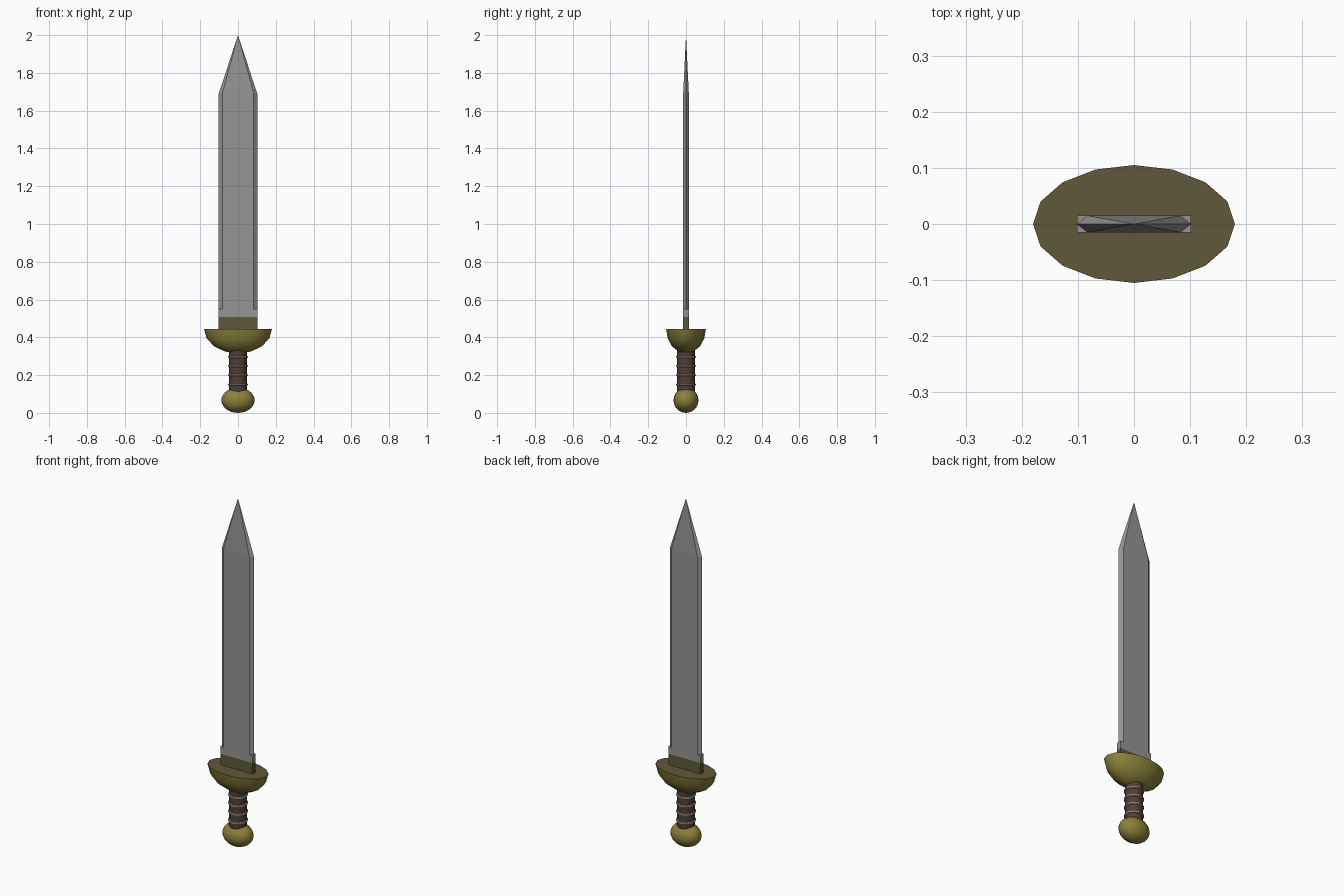
import bpy, bmesh, math

if "Cube" in bpy.data.objects:
    bpy.data.objects.remove(bpy.data.objects["Cube"])


def material(name, rgb):
    m = bpy.data.materials.new(name)
    m.diffuse_color = (*rgb, 1)
    m.use_nodes = True
    m.node_tree.nodes["Principled BSDF"].inputs["Base Color"].default_value = m.diffuse_color
    return m


STEEL = material("steel grey", (0.30, 0.30, 0.30))
BRASS = material("brass", (0.26, 0.22, 0.04))
DARK = material("dark brass", (0.115, 0.10, 0.04))
GRIP = material("brown grip", (0.085, 0.048, 0.038))
WIRE = material("pale wire", (0.45, 0.37, 0.36))


def finish(name, bm, mats, smooth=None):
    bmesh.ops.recalc_face_normals(bm, faces=bm.faces)
    me = bpy.data.meshes.new(name)
    bm.to_mesh(me)
    bm.free()
    ob = bpy.data.objects.new(name, me)
    bpy.context.collection.objects.link(ob)
    for m in mats:
        me.materials.append(m)
    if smooth:
        bpy.ops.object.select_all(action='DESELECT')
        ob.select_set(True)
        bpy.context.view_layer.objects.active = ob
        bpy.ops.object.shade_smooth_by_angle(angle=math.radians(smooth))
    return ob


def lathe(name, rings, n, mats, smooth, squash=1.0):
    """Stack of (radius, z) rings, squashed in y, closed at both ends."""
    bm = bmesh.new()
    loops = []
    for r, z in rings:
        loops.append([bm.verts.new((r * math.cos(2 * math.pi * i / n),
                                    r * squash * math.sin(2 * math.pi * i / n), z)) for i in range(n)])
    for a, b in zip(loops, loops[1:]):
        for i in range(n):
            j = (i + 1) % n
            bm.faces.new((a[i], a[j], b[j], b[i]))
    bm.faces.new(loops[0])
    bm.faces.new(loops[-1])
    return finish(name, bm, mats, smooth)


# Blade: hexagonal section with ground edges, drawn to a point
W, F, T = 0.102, 0.083, 0.015
bm = bmesh.new()
section = [(W, 0), (F, T), (-F, T), (-W, 0), (-F, -T), (F, -T)]
low = [bm.verts.new((x, y, 0.54)) for x, y in section]
top = [bm.verts.new((x, y, 1.69)) for x, y in section]
tip = bm.verts.new((0, 0, 2.0))
for i in range(6):
    j = (i + 1) % 6
    bm.faces.new((low[i], low[j], top[j], top[i]))
    bm.faces.new((top[i], top[j], tip))
bm.faces.new(low)
finish("blade", bm, [STEEL])

# Blade root: full-thickness block, dark below and steel above
bm = bmesh.new()
bmesh.ops.create_cube(bm, size=1)
for v in bm.verts:
    v.co = (v.co.x * 2 * W, v.co.y * 2 * T, 0.485 + v.co.z * 0.13)
bmesh.ops.bisect_plane(bm, geom=bm.verts[:] + bm.edges[:] + bm.faces[:],
                       plane_co=(0, 0, 0.508), plane_no=(0, 0, 1))
for f in bm.faces:
    f.material_index = 1 if f.calc_center_median().z < 0.508 else 0
finish("blade_root", bm, [STEEL, DARK])

# Guard: elliptical half bowl with a flat dark top
steps = [math.radians(a) for a in (4, 22.5, 45, 67.5, 90)]
guard = lathe("guard", [(0.18 * math.sin(a), 0.445 - 0.13 * math.cos(a)) for a in steps],
              16, [BRASS, DARK], 50, 0.105 / 0.18)
for p in guard.data.polygons:
    p.material_index = 1 if p.normal.z > 0.9 else 0

# Grip and wire bands
lathe("grip", [(0.047, 0.11), (0.047, 0.345)], 16, [GRIP], 40)
for k, z in enumerate((0.15, 0.20, 0.248, 0.296)):
    lathe(f"grip_band_{k + 1}", [(0.046, z - 0.006), (0.052, z - 0.003),
                                 (0.052, z + 0.003), (0.046, z + 0.006)], 16, [WIRE], 60)

# Pommel: flattened ball
bm = bmesh.new()
bmesh.ops.create_uvsphere(bm, u_segments=24, v_segments=14, radius=1)
for v in bm.verts:
    v.co = (v.co.x * 0.088, v.co.y * 0.066, 0.067 + v.co.z * 0.067)
finish("pommel", bm, [BRASS], 60)
